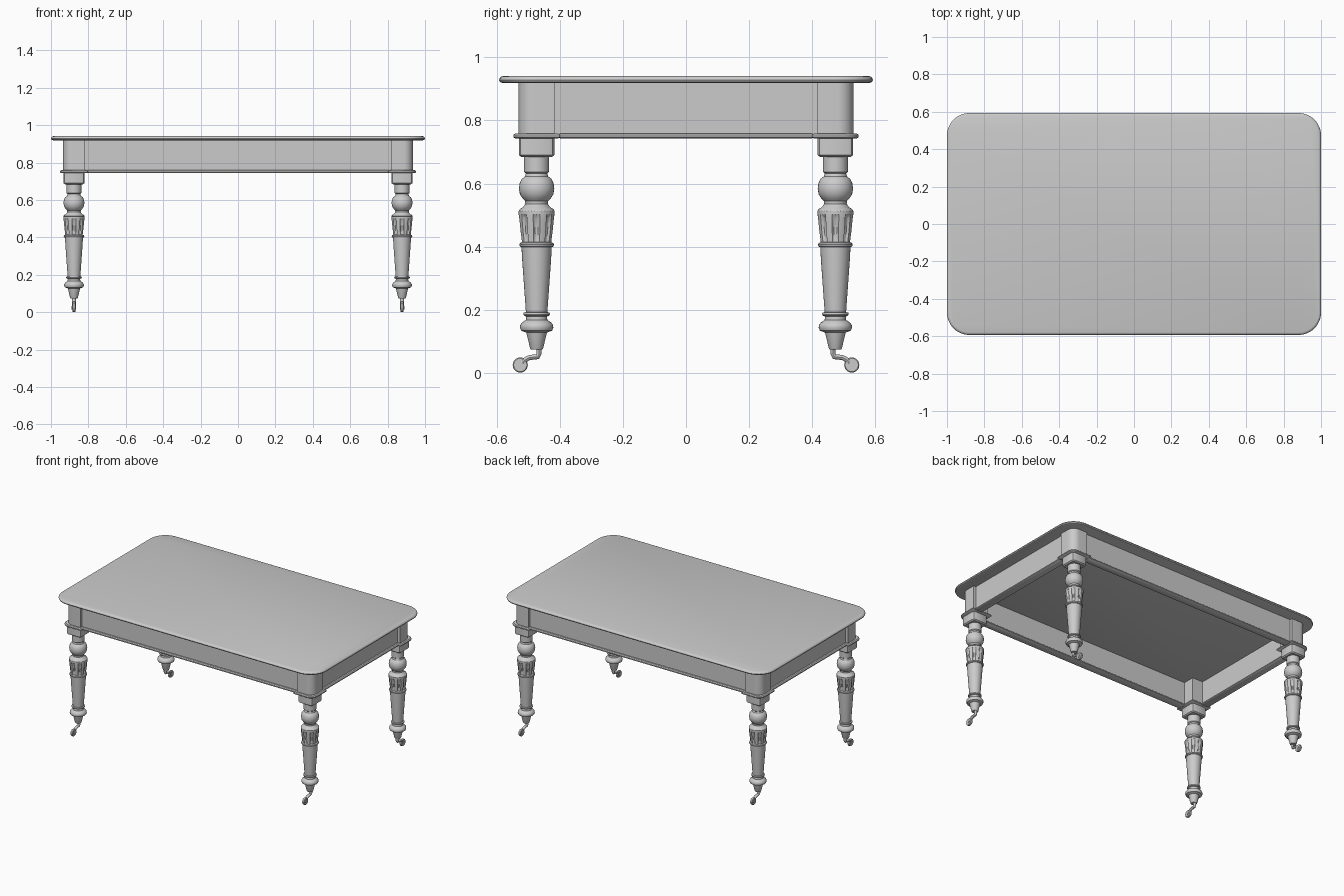
import bpy
import math
from mathutils import Vector

if "Cube" in bpy.data.objects:
    bpy.data.objects.remove(bpy.data.objects["Cube"])

grey = bpy.data.materials.new("plain grey")
grey.diffuse_color = (0.6, 0.6, 0.6, 1)
grey.use_nodes = True
grey.node_tree.nodes["Principled BSDF"].inputs["Base Color"].default_value = grey.diffuse_color

LEG_X, LEG_Y = 0.877, 0.474


def loft(name, rings, mirror=(False, False), angle=35):
    """Skin equal-sized rings of points, cap both ends, mirror about the centre."""
    n = len(rings[0])
    verts = [p for ring in rings for p in ring]
    faces = [(r * n + i, r * n + (i + 1) % n, (r + 1) * n + (i + 1) % n, (r + 1) * n + i)
             for r in range(len(rings) - 1) for i in range(n)]
    faces += [tuple(reversed(range(n))), tuple(range(len(verts) - n, len(verts)))]
    mesh = bpy.data.meshes.new(name)
    mesh.from_pydata(verts, [], faces)
    mesh.materials.append(grey)
    obj = bpy.data.objects.new(name, mesh)
    bpy.context.collection.objects.link(obj)
    bpy.ops.object.select_all(action='DESELECT')
    obj.select_set(True)
    bpy.context.view_layer.objects.active = obj
    bpy.ops.object.mode_set(mode='EDIT')
    bpy.ops.mesh.select_all(action='SELECT')
    bpy.ops.mesh.normals_make_consistent(inside=False)
    bpy.ops.object.mode_set(mode='OBJECT')
    bpy.ops.object.shade_smooth_by_angle(angle=math.radians(angle))
    if any(mirror):
        mod = obj.modifiers.new("mirror", 'MIRROR')
        mod.use_axis = (mirror[0], mirror[1], False)
        mod.use_mirror_merge = False
    return obj


def slab(name, x0, x1, y0, y1, profile, radii=(0, 0, 0, 0), mirror=(False, False), seg=8):
    """Upright slab with rounded corners; profile lists (inset, z)."""
    rings = []
    for inset, z in profile:
        ring = []
        corners = ((x1, y1, -1, -1), (x0, y1, 1, -1), (x0, y0, 1, 1), (x1, y0, -1, 1))
        for k, (cx, cy, sx, sy) in enumerate(corners):
            r = max(radii[k] - inset, 0)
            px, py = cx + sx * (inset + r), cy + sy * (inset + r)
            for i in range(seg + 1 if radii[k] else 1):
                a = math.pi / 2 * (k + i / seg)
                ring.append((px + r * math.cos(a), py + r * math.sin(a), z))
        rings.append(ring)
    return loft(name, rings, mirror)


def lathe(name, profile, seg=32, lobes=None):
    """Turned part on the leg axis; lobes(z, angle) scales the radius."""
    rings = []
    for r, z in profile:
        ring = []
        for i in range(seg):
            a = 2 * math.pi * i / seg
            k = r * (lobes(z, a) if lobes else 1)
            ring.append((LEG_X + k * math.cos(a), LEG_Y + k * math.sin(a), z))
        rings.append(ring)
    return loft(name, rings, BOTH)


BOTH = (True, True)

# Table top with a moulded edge
slab("table_top", -1, 1, -0.593, 0.593,
     [(0.012, 0.919), (0.003, 0.922), (0, 0.928), (0.002, 0.934), (0.007, 0.939), (0.013, 0.941)],
     (0.12,) * 4, seg=12)

# Corner posts, rounded on the outer corner
slab("corner_post", 0.82, 0.935, 0.417, 0.531, [(0, 0.75), (0, 0.92)], (0.05, 0, 0, 0), BOTH)

# Apron boards
slab("long_apron", -0.825, 0.825, 0.495, 0.513, [(0, 0.75), (0, 0.92)], mirror=(False, True))
slab("short_apron", 0.899, 0.917, -0.42, 0.42, [(0, 0.75), (0, 0.92)], mirror=(True, False))

# Ledge moulding under the apron, stepping out round the posts
edge = [(0.006, 0.743), (0, 0.747), (0, 0.754), (0.006, 0.759)]
slab("post_ledge", 0.803, 0.952, 0.4, 0.548, edge, (0.05, 0.004, 0.004, 0.004), BOTH)
slab("long_ledge", -0.81, 0.81, 0.475, 0.53, edge, mirror=(False, True))
slab("short_ledge", 0.879, 0.934, -0.405, 0.405, edge, mirror=(True, False))

# Square block at the head of each leg
slab("leg_block", LEG_X - 0.056, LEG_X + 0.056, LEG_Y - 0.056, LEG_Y + 0.056,
     [(0.008, 0.684), (0, 0.69), (0, 0.745)], (0.018,) * 4, BOTH, seg=2)

# Turned neck and bulb
lathe("leg_bulb", [
    (0.04, 0.69), (0.04, 0.637), (0.034, 0.632), (0.037, 0.622), (0.047, 0.615),
    (0.054, 0.6), (0.056, 0.583), (0.053, 0.566), (0.045, 0.553), (0.037, 0.545),
    (0.036, 0.535), (0.043, 0.525), (0.053, 0.519), (0.057, 0.513), (0.05, 0.508)])

# Carved petals round the upper leg
def petals(z, a):
    return 0.87 if math.cos(8 * a) > 0.5 and 0.41 < z < 0.5 else 1.0

lathe("carved_petals", [(0.05, 0.517), (0.057, 0.512), (0.057, 0.501), (0.056, 0.49),
                        (0.052, 0.45), (0.047, 0.412), (0.046, 0.4)], 64, petals)

# Tapered shaft with rings, foot bulb and caster cup
lathe("leg_shaft", [
    (0.045, 0.415), (0.053, 0.411), (0.055, 0.406), (0.053, 0.4), (0.048, 0.398),
    (0.046, 0.36), (0.034, 0.192), (0.041, 0.19), (0.042, 0.185), (0.04, 0.181),
    (0.033, 0.178), (0.034, 0.167), (0.045, 0.16), (0.052, 0.151), (0.053, 0.142),
    (0.049, 0.133), (0.033, 0.127), (0.031, 0.12), (0.021, 0.078), (0.019, 0.074)])

# Caster arm swept outwards to the wheel
path = [Vector(p) for p in ((0.466, 0.082), (0.466, 0.06), (0.471, 0.05), (0.485, 0.049),
                            (0.499, 0.047), (0.512, 0.039), (0.526, 0.027))]
rings = []
for i, p in enumerate(path):
    d = (path[min(i + 1, len(path) - 1)] - path[max(i - 1, 0)]).normalized()
    ring = []
    for j in range(12):
        a = math.pi * j / 6
        s = 0.008 * math.sin(a)
        ring.append((LEG_X + 0.01 * math.cos(a), p.x - d.y * s, p.y + d.x * s))
    rings.append(ring)
loft("caster_arm", rings, BOTH)


# Caster wheel and axle
def disc(name, profile):
    loft(name, [[(LEG_X + x, 0.526 + r * math.cos(2 * math.pi * i / 24),
                  0.024 + r * math.sin(2 * math.pi * i / 24)) for i in range(24)]
                for r, x in profile], BOTH)


disc("caster_wheel", [(0.021, -0.008), (0.024, -0.005), (0.024, 0.005), (0.021, 0.008)])
disc("caster_axle", [(0.01, -0.012), (0.01, 0.012)])
